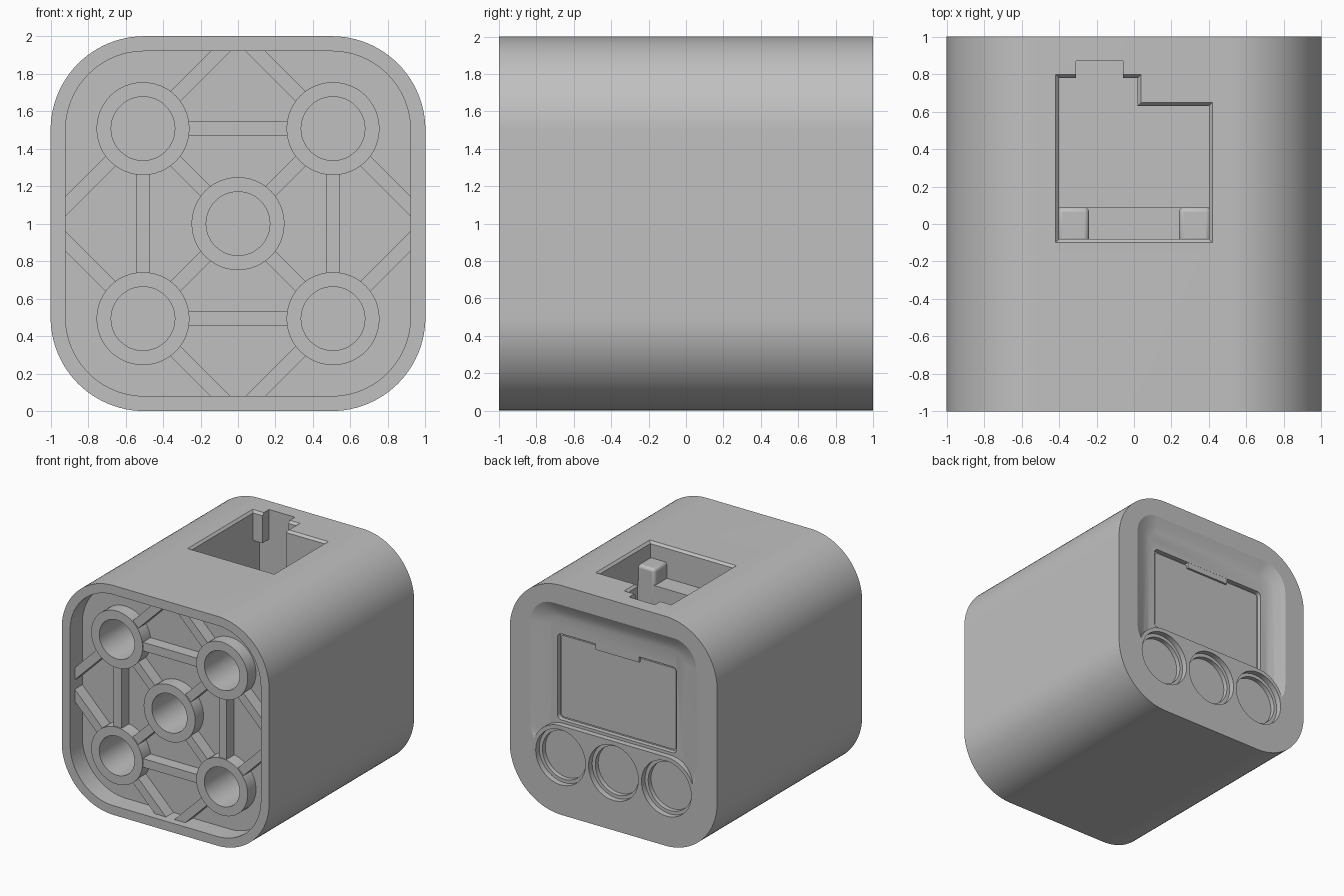
import bpy
import math
from mathutils import Vector

if "Cube" in bpy.data.objects:
    bpy.data.objects.remove(bpy.data.objects["Cube"], do_unlink=True)

grey = bpy.data.materials.new("plain grey")
grey.use_nodes = True
grey.diffuse_color = (0.53, 0.53, 0.53, 1)
grey.node_tree.nodes["Principled BSDF"].inputs["Base Color"].default_value = grey.diffuse_color


def loft(name, rings):
    """Closed solid through rings that all have the same number of points."""
    n = len(rings[0])
    faces = [tuple(reversed(range(n)))]
    for k in range(len(rings) - 1):
        a, b = k * n, (k + 1) * n
        faces += [(a + i, a + (i + 1) % n, b + (i + 1) % n, b + i) for i in range(n)]
    faces.append(tuple(range(len(rings) * n - n, len(rings) * n)))
    mesh = bpy.data.meshes.new(name)
    mesh.from_pydata([p for ring in rings for p in ring], [], faces)
    mesh.materials.append(grey)
    obj = bpy.data.objects.new(name, mesh)
    bpy.context.collection.objects.link(obj)
    select(obj)
    bpy.ops.object.mode_set(mode='EDIT')
    bpy.ops.mesh.select_all(action='SELECT')
    bpy.ops.mesh.normals_make_consistent(inside=False)
    bpy.ops.object.mode_set(mode='OBJECT')
    return obj


def select(obj):
    bpy.ops.object.select_all(action='DESELECT')
    obj.select_set(True)
    bpy.context.view_layer.objects.active = obj


def smooth(obj):
    select(obj)
    bpy.ops.object.shade_smooth_by_angle(angle=math.radians(15))


def cut(obj, cutter):
    mod = obj.modifiers.new("cut", 'BOOLEAN')
    mod.operation, mod.solver, mod.object = 'DIFFERENCE', 'EXACT', cutter
    select(obj)
    bpy.ops.object.modifier_apply(modifier=mod.name)
    bpy.data.objects.remove(cutter, do_unlink=True)


def rounded(hx, z0, z1, r, y, seg=16):
    """Rounded rectangle in the xz plane."""
    pts = []
    corners = ((hx - r, z1 - r), (r - hx, z1 - r), (r - hx, z0 + r), (hx - r, z0 + r))
    for q, (cx, cz) in enumerate(corners):
        for i in range(seg + 1):
            a = math.pi / 2 * (q + i / seg)
            pts.append(Vector((cx + r * math.cos(a), y, cz + r * math.sin(a))))
    return pts


def circle(x, z, r, y, n=48):
    return [Vector((x + r * math.cos(math.tau * i / n), y, z + r * math.sin(math.tau * i / n)))
            for i in range(n)]


def rod(name, x, z, r, y0, y1):
    return loft(name, [circle(x, z, r, y) for y in (y0, y1)])


def panel(name, hx, z0, z1, r, y0, y1):
    return loft(name, [rounded(hx, z0, z1, r, y) for y in (y0, y1)])


def rect(x0, x1, y0, y1, z, grow=0):
    return [Vector((x, y, z)) for x, y in ((x0 - grow, y0 - grow), (x1 + grow, y0 - grow),
                                           (x1 + grow, y1 + grow), (x0 - grow, y1 + grow))]


def box(name, x0, x1, y0, y1, z0, z1):
    return loft(name, [rect(x0, x1, y0, y1, z) for z in (z0, z1)])


# Body shell with the open front
FLOOR, BOSS, RIB, P = -0.83, -0.945, -0.935, 0.507
body = loft("body", [rounded(1, 0, 2, 0.5, y, 24) for y in (-1, 1)])
cut(body, loft("front_cutter", [rounded(0.92, 0.08, 1.92, 0.42, y, 24) for y in (-1.1, FLOOR)]))

# Tubes with deep bores
centres = [(0, 1)] + [(sx * P, 1 + sz * P) for sx in (-1, 1) for sz in (-1, 1)]
for x, z in centres:
    tube = rod("front_tube", x, z, 0.248, BOSS, FLOOR + 0.02)
    cut(tube, rod("bore_cutter", x, z, 0.17, -1.1, 0))
    smooth(tube)
    cut(body, rod("bore_cutter", x, z, 0.17, -0.9, -0.2))


# Ribs joining tubes and walls
def rib(x0, z0, x1, z1, trim0, trim1):
    a, b = Vector((x0, 0, z0)), Vector((x1, 0, z1))
    d = (b - a).normalized()
    a, b = a + d * trim0, b - d * trim1
    side = Vector((-d.z, 0, d.x)) * 0.0375
    ends = [a + side, b + side, b - side, a - side]
    loft("front_rib", [[p + Vector((0, y, 0)) for p in ends] for y in (RIB, FLOOR + 0.02)])


for s in (-1, 1):
    rib(-P, 1 + s * P, P, 1 + s * P, 0.21, 0.21)
    rib(s * P, 1 - P, s * P, 1 + P, 0.21, 0.21)
    reach = 0.95 - P
    for t in (-1, 1):
        x, z = s * P, 1 + t * P
        rib(0, 1, x, z, 0.21, 0.21)
        rib(x, z, x - s * reach, z + t * reach, 0.21, 0)
        rib(x, z, x + s * reach, z - t * reach, 0.21, 0)

# Sloped back recess that leaves a raised pill round the buttons
recess = loft("recess_cutter", [rounded(0.64, 0.52, 1.7, 0.1, 0.95),
                                rounded(0.71, 0.51, 1.76, 0.15, 0.965),
                                rounded(0.8, 0.5, 1.83, 0.22, 1.0),
                                rounded(0.8, 0.5, 1.83, 0.22, 1.03)])
cut(recess, panel("pill_cutter", 0.78, 0.235, 0.775, 0.27, 0.9, 1.1))
cut(body, recess)

# Display panel with a tab at its top
cut(body, panel("display_cutter", 0.575, 0.8, 1.55, 0.04, 0.91, 0.99))
panel("display_plate", 0.555, 0.82, 1.53, 0.03, 0.9, 0.93)
box("display_tab", -0.21, 0.21, 0.9, 0.949, 1.5, 1.56)

# Three stepped button wells
for x in (-0.51, 0, 0.51):
    cut(body, rod("button_cutter", x, 0.5, 0.24, 0.95, 1.1))
    cut(body, rod("button_cutter", x, 0.5, 0.21, 0.91, 1.0))

# Top pocket with flared edges, notch and undercut
DEEP = 1.1
for x0, x1, y0, y1 in ((-0.4, 0.4, -0.08, 0.63), (-0.4, 0.02, 0.3, 0.78)):
    cut(body, loft("pocket_cutter", [rect(x0, x1, y0, y1, DEEP), rect(x0, x1, y0, y1, 1.98),
                                     rect(x0, x1, y0, y1, 2, 0.018),
                                     rect(x0, x1, y0, y1, 2.1, 0.018)]))
cut(body, box("notch_cutter", -0.31, -0.06, 0.7, 0.87, DEEP, 2.1))
cut(body, box("undercut_cutter", -0.4, 0.02, 0.7, 0.87, DEEP, 1.74))
smooth(body)

# Ledge and corner posts inside the pocket
box("pocket_ledge", -0.4, 0.4, -0.1, 0.088, DEEP - 0.02, 1.72)
for s in (-1, 1):
    x0, x1 = sorted((s * 0.24, s * 0.41))
    post = box("pocket_post", x0, x1, -0.1, 0.09, 1.5, 1.86)
    bevel = post.modifiers.new("round", 'BEVEL')
    bevel.width, bevel.segments = 0.025, 3
    smooth(post)
